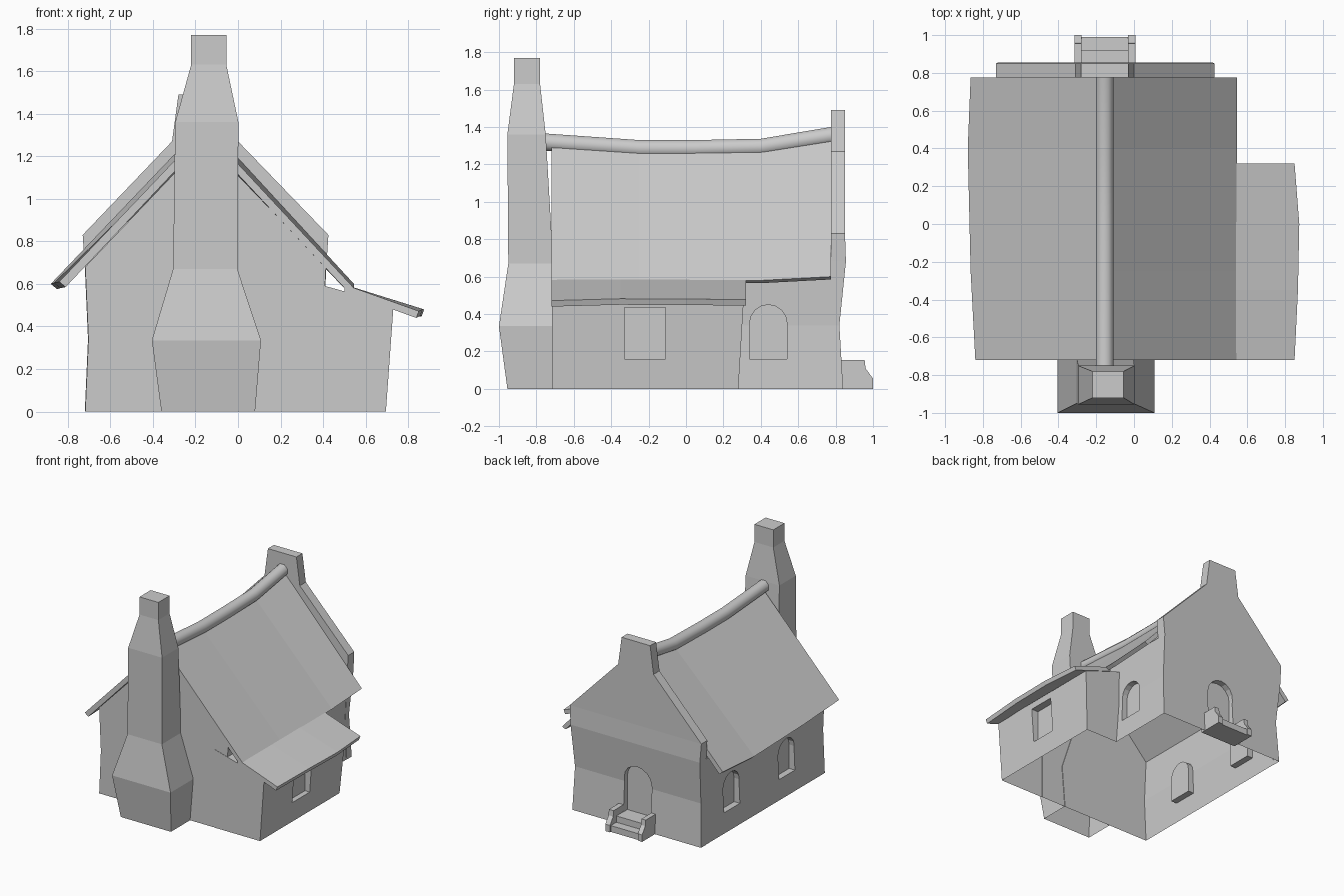
import bpy, bmesh, math

if "Cube" in bpy.data.objects:
    bpy.data.objects.remove(bpy.data.objects["Cube"])

CX = -0.155  # ridge line of the main house


def loft(name, rings):
    """Closed skin through rings of equal point count, capped at both ends."""
    bm = bmesh.new()
    loops = [[bm.verts.new(p) for p in r] for r in rings]
    n = len(loops[0])
    for a, b in zip(loops, loops[1:]):
        for i in range(n):
            j = (i + 1) % n
            bm.faces.new((a[i], a[j], b[j], b[i]))
    bm.faces.new(loops[0])
    bm.faces.new(loops[-1])
    bmesh.ops.recalc_face_normals(bm, faces=bm.faces)
    me = bpy.data.meshes.new(name)
    bm.to_mesh(me)
    bm.free()
    ob = bpy.data.objects.new(name, me)
    bpy.context.collection.objects.link(ob)
    return ob


def stack(name, rows):
    """Rectangles (z, x0, x1, y0, y1) stacked upward."""
    return loft(name, [[(a, c, z), (b, c, z), (b, d, z), (a, d, z)] for z, a, b, c, d in rows])


def along_x(name, x0, x1, prof):
    return loft(name, [[(x, y, z) for y, z in prof] for x in (x0, x1)])


def along_y(name, sections):
    return loft(name, [[(x, y, z) for x, z in prof] for y, prof in sections])


def arch(c, w, z0, top, n=8):
    """Round-topped opening outline around centre c."""
    r = w / 2
    return [(c - r, z0), (c + r, z0)] + [
        (c + r * math.cos(math.pi * i / n), top - r + r * math.sin(math.pi * i / n))
        for i in range(n + 1)]


def boolean(ob, other, op):
    m = ob.modifiers.new("bool", 'BOOLEAN')
    m.operation, m.object, m.solver = op, other, 'EXACT'
    bpy.context.view_layer.objects.active = ob
    bpy.ops.object.modifier_apply(modifier=m.name)
    bpy.data.objects.remove(other)


def open_bottom(ob):
    bm = bmesh.new()
    bm.from_mesh(ob.data)
    flat = [f for f in bm.faces if all(v.co.z < 1e-4 for v in f.verts)]
    bmesh.ops.delete(bm, geom=flat, context='FACES')
    bm.to_mesh(ob.data)
    bm.free()


# Walls: main body, stepped-up back gable and lean-to, joined into one shell
walls = stack("walls", [
    (0, -.718, .408, -.715, .80), (.34, -.703, .398, -.715, .80),
    (.68, -.718, .413, -.715, .80), (1.26, CX - .01, CX + .01, -.715, .80)])
gable = stack("back_gable", [
    (0, -.72, .41, .775, .84), (.34, -.705, .40, .775, .82),
    (.68, -.72, .415, .775, .855), (.83, -.73, .425, .775, .85),
    (1.27, -.31, 0, .775, .85), (1.49, -.28, -.03, .775, .85)])
side = [(.3, 0), (.695, 0), (.73, .485), (.5, .565), (.3, .62)]
lean_to = loft("lean_to", [[(x, -.717, z) for x, z in side],
                           [(x, .28 + .06 * z, z) for x, z in side]])
boolean(walls, gable, 'UNION')
boolean(walls, lean_to, 'UNION')

# Recessed windows and door
for y in (.44, -.25):
    boolean(walls, along_x("cut", -.8, -.66, arch(y, .2, .16, .45)), 'DIFFERENCE')
boolean(walls, along_x("cut", .355, .5, arch(.44, .2, .16, .45)), 'DIFFERENCE')
boolean(walls, along_x("cut", .665, .8, [(-.33, .16), (-.11, .16), (-.11, .435), (-.33, .435)]),
        'DIFFERENCE')
door = arch(CX, .24, .1, .49)
boolean(walls, along_y("cut", [(.785, door), (.95, door)]), 'DIFFERENCE')
open_bottom(walls)

# Chimney on the front wall
chimney = stack("chimney", [
    (0, -.36, .08, -.955, -.71), (.335, -.405, .108, -1, -.71),
    (.67, -.305, -.003, -.95, -.71), (1.36, -.295, .002, -.955, -.75),
    (1.63, -.22, -.055, -.92, -.78), (1.77, -.22, -.055, -.92, -.78)])
open_bottom(chimney)

# Sagging main roof: (y, ridge height, left eave x, z, right eave z)
roof = []
for y, top, lx, lz, rz in [(-.72, 1.33, -.84, .61, .58), (-.25, 1.30, -.865, .605, .58),
                           (.4, 1.305, -.88, .60, .58), (.775, 1.36, -.865, .615, .60)]:
    roof.append((y, [(lx, lz), (CX, top), (.545, rz),
                     (.515, rz - .015), (CX, top - .05), (lx + .03, lz - .025)]))
along_y("main_roof", roof)

# Rounded ridge cap following the sag
cap = along_y("ridge_cap", [
    (y, [(CX + .05 * math.cos(a * math.pi / 4 + math.pi / 8),
          z - .046 + .05 * math.sin(a * math.pi / 4 + math.pi / 8)) for a in range(8)])
    for y, z in [(-.75, 1.365), (-.25, 1.33), (.05, 1.33), (.4, 1.337), (.775, 1.40)]])
bpy.ops.object.select_all(action='DESELECT')
cap.select_set(True)
bpy.context.view_layer.objects.active = cap
bpy.ops.object.shade_smooth_by_angle(angle=math.radians(60))

# Lean-to roof with bowed outer edge
along_y("lean_to_roof", [
    (y, [(.5, .597), (x, z), (x - .012, z - .032), (.5, .562)])
    for y, x, z in [(-.72, .85, .472), (-.35, .868, .482), (0, .875, .48), (.32, .85, .478)]])

# Back door steps with cheek walls
for x0, x1 in ((-.315, -.277), (-.033, .008)):
    along_x("step_cheek", x0, x1, [(.80, 0), (1, 0), (1, .055), (.96, .11), (.955, .155), (.80, .155)])
along_x("steps", -.28, -.03, [(.80, 0), (.99, 0), (.99, .05), (.92, .05), (.92, .1), (.80, .1)])
